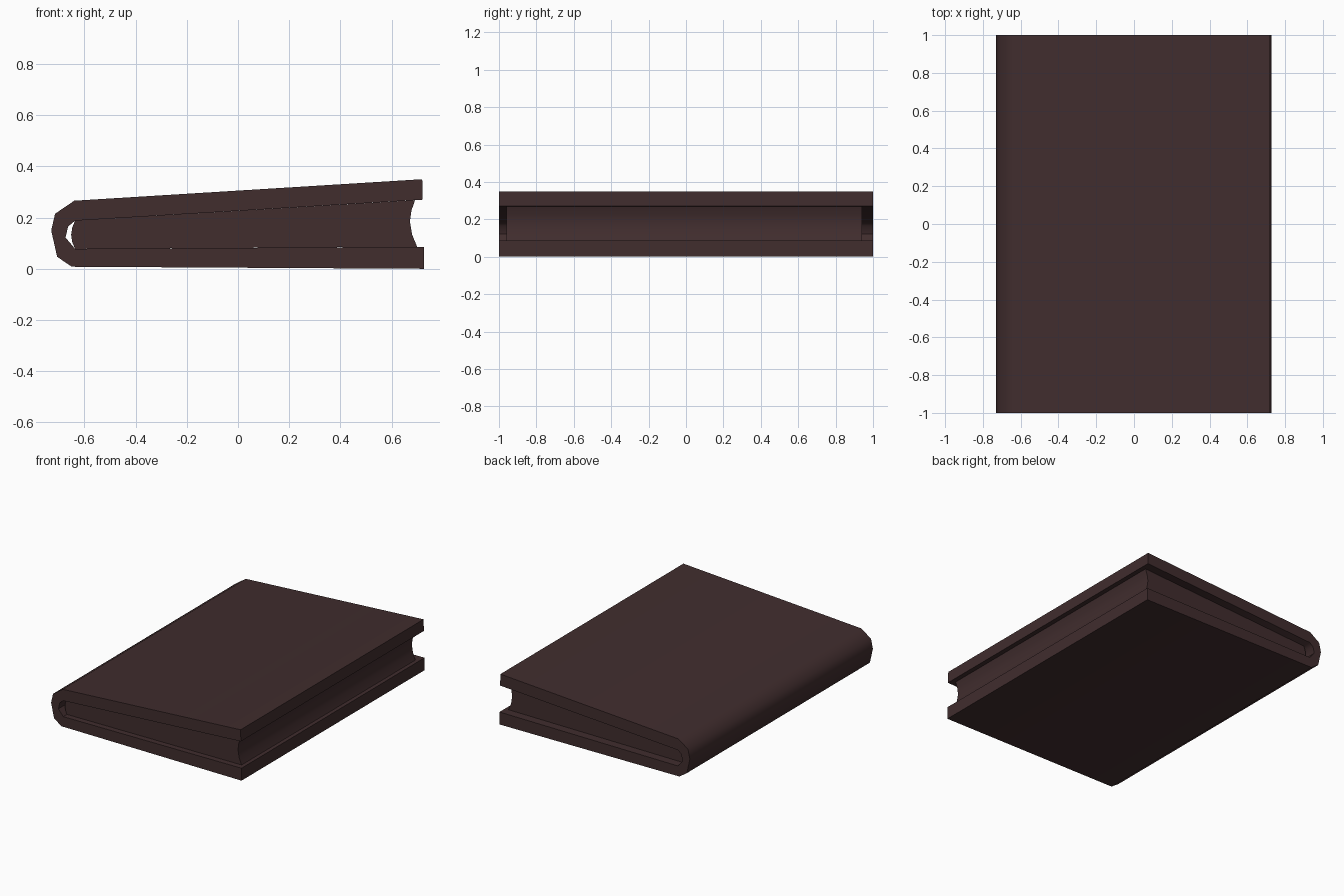
import bpy, bmesh, math

if "Cube" in bpy.data.objects:
    bpy.data.objects.remove(bpy.data.objects["Cube"])

leather = bpy.data.materials.new("dark brown")
leather.diffuse_color = (0.052, 0.026, 0.027, 1)
leather.use_nodes = True
leather.node_tree.nodes["Principled BSDF"].inputs["Base Color"].default_value = leather.diffuse_color


def extrude_profile(name, profile, y0, y1):
    """Extrude a closed x-z outline along y."""
    bm = bmesh.new()
    face = bm.faces.new([bm.verts.new((x, y0, z)) for x, z in profile])
    ext = bmesh.ops.extrude_face_region(bm, geom=[face])
    verts = [v for v in ext["geom"] if isinstance(v, bmesh.types.BMVert)]
    bmesh.ops.translate(bm, verts=verts, vec=(0, y1 - y0, 0))
    bmesh.ops.recalc_face_normals(bm, faces=bm.faces[:])
    bmesh.ops.triangulate(bm, faces=[f for f in bm.faces if len(f.verts) > 4])
    mesh = bpy.data.meshes.new(name)
    bm.to_mesh(mesh)
    bm.free()
    mesh.materials.append(leather)
    obj = bpy.data.objects.new(name, mesh)
    bpy.context.collection.objects.link(obj)
    bpy.context.view_layer.objects.active = obj
    obj.select_set(True)
    bpy.ops.object.shade_smooth_by_angle(angle=math.radians(50))
    obj.select_set(False)
    return obj


# Cover: two boards joined by a rounded spine
outer = [(0.727, 0), (-0.65, 0.008), (-0.707, 0.047), (-0.73, 0.15),
         (-0.715, 0.215), (-0.64, 0.266), (0.72, 0.35)]
inner = [(0.722, 0.27), (-0.637, 0.188), (-0.664, 0.165),
         (-0.674, 0.122), (-0.637, 0.078), (0.727, 0.086)]
extrude_profile("cover", outer + inner, -1, 1)

# Page block: bulged at the spine, hollowed at the fore edge
pages = [(-0.637, 0.078), (-0.648, 0.105), (-0.652, 0.133), (-0.648, 0.16),
         (-0.637, 0.188), (0.692, 0.268), (0.678, 0.228), (0.672, 0.185),
         (0.68, 0.135), (0.70, 0.086)]
extrude_profile("page_block", pages, -0.96, 0.94)
